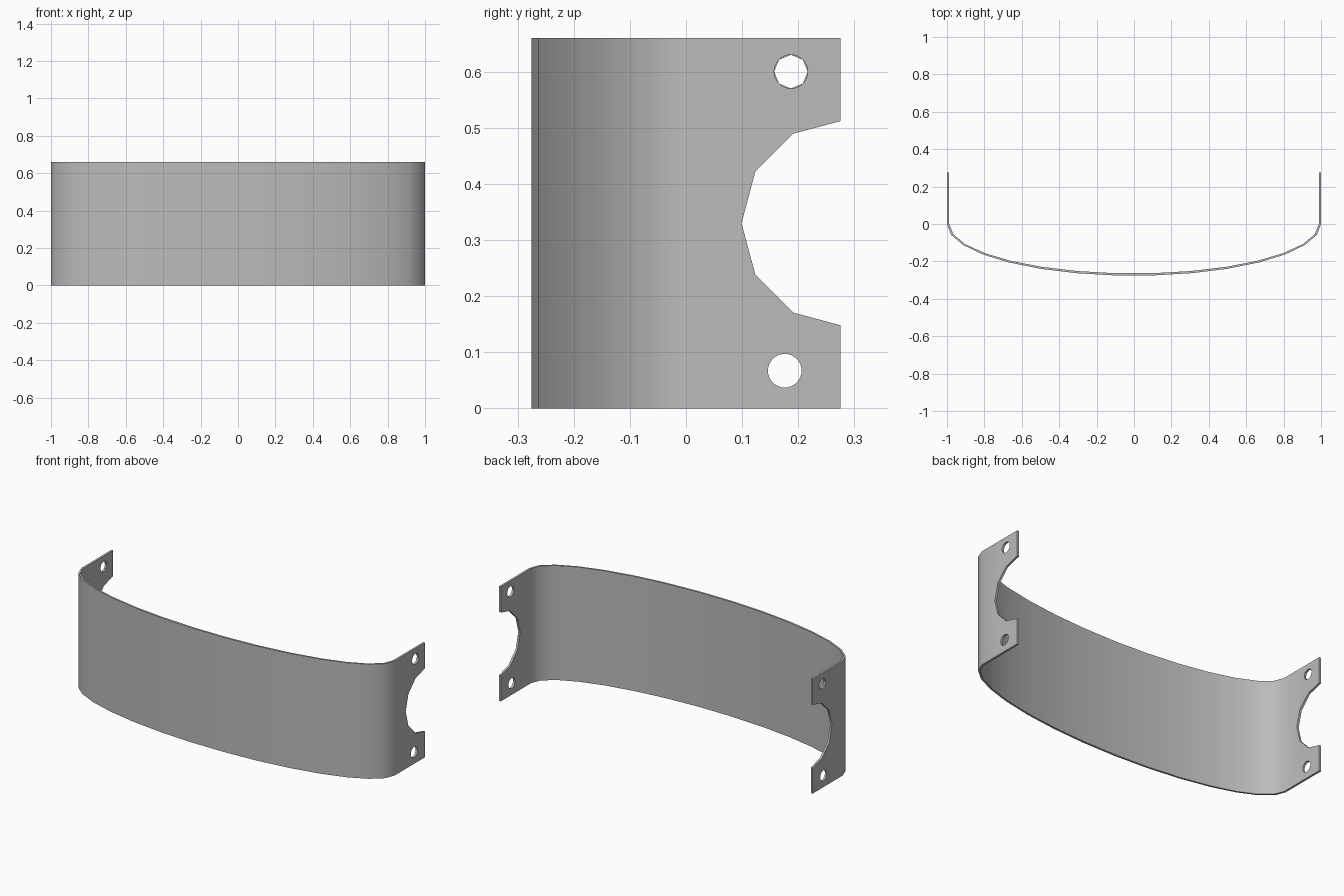
import bpy, bmesh, math
from mathutils import Matrix

if "Cube" in bpy.data.objects:
    bpy.data.objects.remove(bpy.data.objects["Cube"])

HEIGHT, DEPTH, WALL, STEPS = 0.66, 0.275, 0.012, 15
MID = HEIGHT / 2

steel = bpy.data.materials.new("Brushed Grey")
steel.use_nodes = True
steel.diffuse_color = (0.5, 0.5, 0.5, 1)
steel.node_tree.nodes["Principled BSDF"].inputs["Base Color"].default_value = (0.5, 0.5, 0.5, 1)


def new_object(name, bm):
    mesh = bpy.data.meshes.new(name)
    bm.to_mesh(mesh)
    bm.free()
    obj = bpy.data.objects.new(name, mesh)
    bpy.context.collection.objects.link(obj)
    return obj


def wall_line(width, front):
    """Straight ends joined by a half ellipse whose middle facet is flat."""
    rise = front / math.cos(math.pi / STEPS / 2)
    arc = [(width * math.cos(math.pi * i / STEPS), -rise * math.sin(math.pi * i / STEPS))
           for i in range(STEPS + 1)]
    return [(width, DEPTH)] + arc + [(-width, DEPTH)]


def cutter(x, y, z, radius, sides):
    """Prism along x that pierces one or both end plates."""
    bm = bmesh.new()
    length = 3 if x == 0 else 0.2
    turn = Matrix.Translation((x, y, z)) @ Matrix.Rotation(math.pi / 2, 4, "Y")
    bmesh.ops.create_cone(bm, cap_ends=True, segments=sides, radius1=radius,
                          radius2=radius, depth=length, matrix=turn)
    obj = new_object("cutter", bm)
    obj.hide_render = True
    return obj


# Bent strip: closed outline raised to full height
outline = wall_line(1, DEPTH) + wall_line(1 - WALL, DEPTH - WALL)[::-1]
bm = bmesh.new()
half = len(outline) // 2
rings = [[bm.verts.new((x, y, z)) for x, y in outline] for z in (0, HEIGHT)]
low, high = rings
count = len(outline)
for i in range(count):
    j = (i + 1) % count
    bm.faces.new((low[i], low[j], high[j], high[i]))
for ring in rings:
    for i in range(half - 1):
        bm.faces.new((ring[i], ring[i + 1], ring[count - 2 - i], ring[count - 1 - i]))
bmesh.ops.recalc_face_normals(bm, faces=bm.faces)
bracket = new_object("curved_bracket", bm)
bracket.data.materials.append(steel)

# Round notch through both plates, then the fixing holes
cutters = [cutter(0, 0.283, MID, 0.184, 12)]
for side in (-1, 1):
    cutters.append(cutter(side, 0.187, 0.6, 0.03, 8 if side < 0 else 32))
    cutters.append(cutter(side, 0.176, 0.067, 0.03, 32))
for tool in cutters:
    mod = bracket.modifiers.new("cut", "BOOLEAN")
    mod.operation = "DIFFERENCE"
    mod.solver = "EXACT"
    mod.object = tool

# Bake the cuts and drop the helpers
bpy.context.view_layer.update()
cut_mesh = bpy.data.meshes.new_from_object(bracket.evaluated_get(bpy.context.evaluated_depsgraph_get()))
bracket.modifiers.clear()
bracket.data = cut_mesh
for tool in cutters:
    bpy.data.objects.remove(tool)

# Smooth bend with crisp rims
bpy.ops.object.select_all(action="DESELECT")
bracket.select_set(True)
bpy.context.view_layer.objects.active = bracket
bpy.ops.object.shade_smooth_by_angle(angle=math.radians(30))
